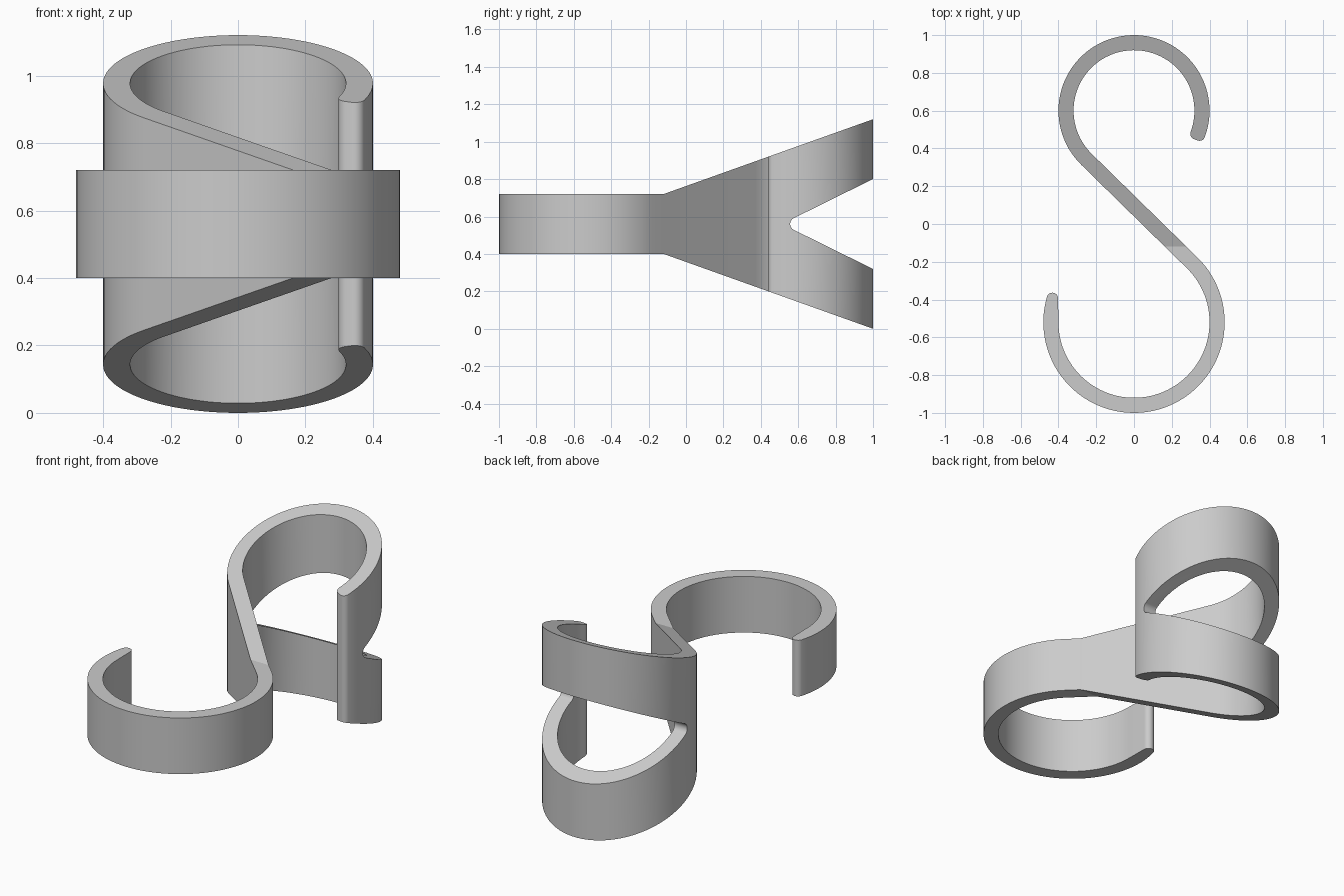
import bpy
import bmesh
from math import radians, degrees, cos, sin, acos
from mathutils import Vector

cube = bpy.data.objects.get("Cube")
if cube:
    bpy.data.objects.remove(cube, do_unlink=True)


def polar(centre, radius, angle):
    return Vector((centre[0] + radius * cos(radians(angle)),
                   centre[1] + radius * sin(radians(angle))))


def arc(centre, radius, start, end, steps):
    return [polar(centre, radius, start + (end - start) * i / steps)
            for i in range(steps + 1)]


def prism(name, points, place, direction):
    """Extrude a closed 2D outline; place maps 2D points into space."""
    bm = bmesh.new()
    face = bm.faces.new([bm.verts.new(place(p)) for p in points])
    new = bmesh.ops.extrude_face_region(bm, geom=[face])["geom"]
    bmesh.ops.translate(bm, vec=direction,
                        verts=[g for g in new if isinstance(g, bmesh.types.BMVert)])
    bmesh.ops.remove_doubles(bm, verts=bm.verts[:], dist=0.0005)
    bmesh.ops.recalc_face_normals(bm, faces=bm.faces[:])
    mesh = bpy.data.meshes.new(name)
    bm.to_mesh(mesh)
    bm.free()
    obj = bpy.data.objects.new(name, mesh)
    bpy.context.collection.objects.link(obj)
    return obj


# S-shaped strip outline in plan: two loops joined by their inner tangent
back, front = Vector((0, 0.6)), Vector((0, -0.52))
back_r, front_r, half = 0.36, 0.44, 0.04
tangent = 180 + 90 - degrees(acos((back_r + front_r) / (back.y - front.y)))
back_end, front_end, fillet = -20.5, 163.7, 0.03

outline = arc(back, back_r + half, back_end, tangent, 64)
outline += arc(front, front_r - half, tangent - 180, -180, 64)
outline += arc(polar(front, 0.45, front_end), fillet, 0, front_end, 16)
outline += arc(front, front_r + half, front_end, tangent + 180, 64)
outline += arc(back, back_r - half, tangent, back_end, 64)
for radius, turn in ((back_r - 0.01, 180), (back_r + 0.01, 270)):
    outline += arc(polar(back, radius, back_end), fillet,
                   back_end + turn, back_end + turn + 90, 8)
hook = prism("split_hook", outline,
             lambda p: (p.x, p.y, -0.2), Vector((0, 0, 1.6)))

# Side silhouette: level band at the front, flaring into a forked back
mid, band, kink, far = 0.56, 0.16, -0.12, 1.1
flare = band + (far - kink) * 0.4 / 1.12
slot = arc((0.592, mid), 0.035, 116.6, 243.4, 14)
slot_far = 0.24 + (far - 1) * 0.5
side = [Vector(p) for p in ((-far, mid - band), (kink, mid - band),
                            (far, mid - flare), (far, mid - slot_far))]
side += slot[::-1]
side += [Vector(p) for p in ((far, mid + slot_far), (far, mid + flare),
                             (kink, mid + band), (-far, mid + band))]
cutter = prism("side_silhouette_cutter", side,
               lambda p: (-0.7, p.x, p.y), Vector((1.4, 0, 0)))
cutter.hide_render = True

# Keep only the strip inside the silhouette
trim = hook.modifiers.new("trim", 'BOOLEAN')
trim.operation = 'INTERSECT'
trim.solver = 'EXACT'
trim.object = cutter
bpy.ops.object.select_all(action='DESELECT')
bpy.context.view_layer.objects.active = hook
hook.select_set(True)
bpy.ops.object.modifier_apply(modifier=trim.name)
bpy.data.objects.remove(cutter, do_unlink=True)
bpy.ops.object.shade_smooth_by_angle(angle=radians(15))

# Plain grey finish
grey = bpy.data.materials.new("light_grey")
grey.use_nodes = True
colour = (0.6, 0.6, 0.6, 1)
grey.diffuse_color = colour
grey.node_tree.nodes["Principled BSDF"].inputs["Base Color"].default_value = colour
hook.data.materials.clear()
hook.data.materials.append(grey)
